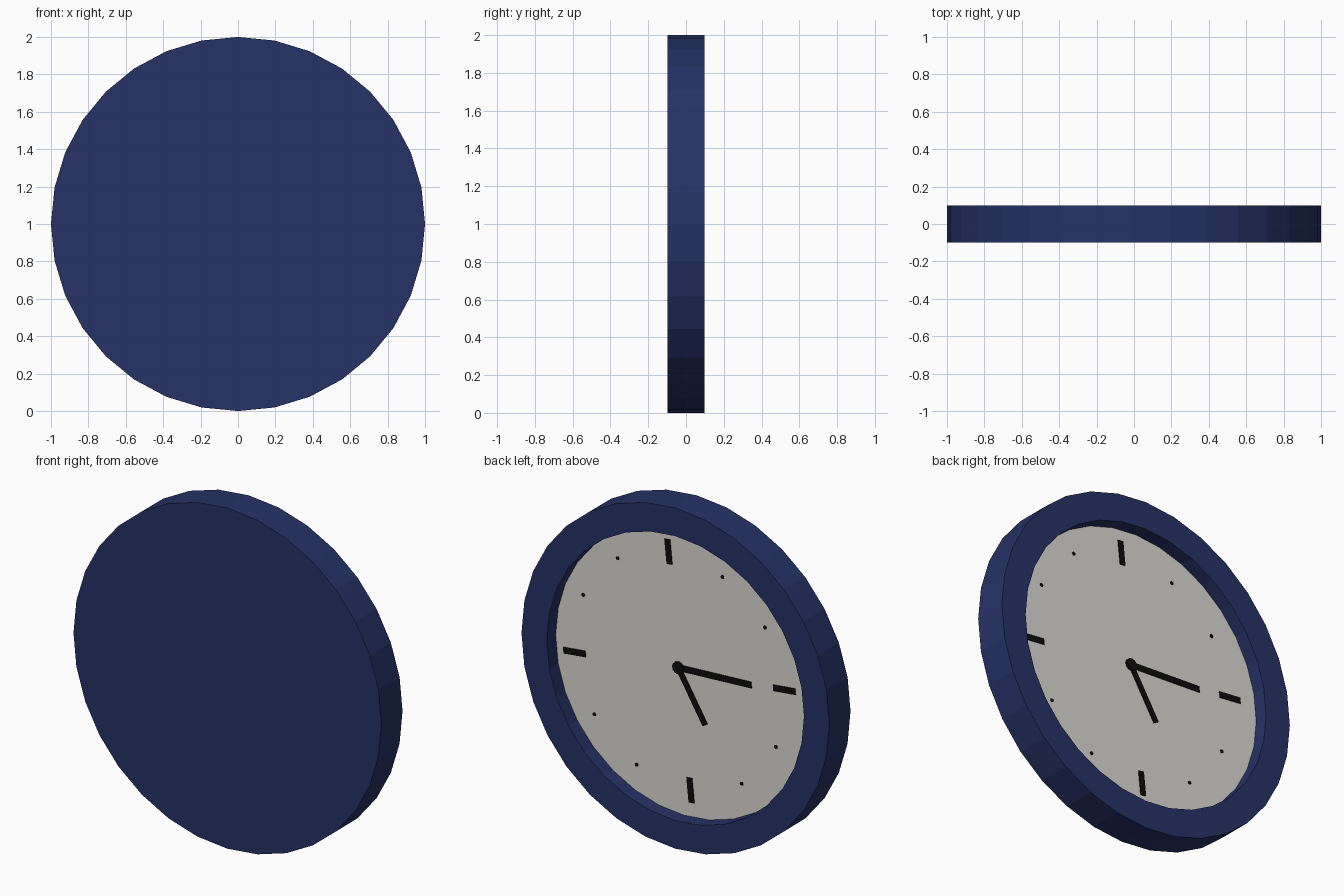
import bpy, bmesh, math
from mathutils import Matrix

if "Cube" in bpy.data.objects:
    bpy.data.objects.remove(bpy.data.objects["Cube"])

SIDES = 32
HALF = 0.098      # half thickness of the case
INNER = 0.835     # inner radius of the rim
DIAL_Y = 0.016    # depth of the dial surface


def material(name, rgb):
    m = bpy.data.materials.new(name)
    m.diffuse_color = (*rgb, 1)
    m.use_nodes = True
    m.node_tree.nodes["Principled BSDF"].inputs["Base Color"].default_value = m.diffuse_color
    return m


BLUE = material("navy_blue", (0.019, 0.032, 0.133))
WHITE = material("warm_white", (0.716, 0.701, 0.655))
BLACK = material("black", (0.004, 0.004, 0.004))


def finish(name, bm, mat):
    bmesh.ops.recalc_face_normals(bm, faces=bm.faces)
    me = bpy.data.meshes.new(name)
    bm.to_mesh(me)
    bm.free()
    me.materials.append(mat)
    ob = bpy.data.objects.new(name, me)
    ob.location.z = 1
    bpy.context.collection.objects.link(ob)
    return ob


def lathe(name, profile, mat, sides=SIDES, x=0, z=0):
    """Spin (radius, y) points about the y axis, capping both ends."""
    bm = bmesh.new()
    rings = []
    for r, y in profile:
        rings.append([bm.verts.new((x + r * math.sin(2 * math.pi * i / sides), y,
                                    z + r * math.cos(2 * math.pi * i / sides)))
                      for i in range(sides)])
    for a, b in zip(rings, rings[1:]):
        for i in range(sides):
            j = (i + 1) % sides
            bm.faces.new((a[i], a[j], b[j], b[i]))
    bm.faces.new(rings[0])
    bm.faces.new(rings[-1])
    return finish(name, bm, mat)


def bar(name, start, end, width, top):
    """Thin bar on the dial; points are (right, up) as seen facing the dial."""
    (u0, w0), (u1, w1) = start, end
    length, angle = math.hypot(u1 - u0, w1 - w0), math.atan2(w1 - w0, u1 - u0)
    thick = top - DIAL_Y + 0.002
    mat = (Matrix.Translation((-(u0 + u1) / 2, top - thick / 2, (w0 + w1) / 2))
           @ Matrix.Rotation(math.pi + angle, 4, 'Y')
           @ Matrix.Diagonal((length, thick, width, 1)))
    bm = bmesh.new()
    bmesh.ops.create_cube(bm, size=1, matrix=mat)
    return finish(name, bm, BLACK)


# Case with recessed opening on the +y side
lathe("case", [(1, -HALF), (1, HALF), (INNER, HALF), (INNER, DIAL_Y - 0.01)], BLUE)

# Dial
lathe("dial", [(INNER, DIAL_Y - 0.005), (INNER, DIAL_Y)], WHITE)

# Hour markers: bars at the quarters, tiny dots between, slightly rotated
CU, CW, R = -0.03, 0.005, 0.685
for k in range(12):
    a = math.radians(6 + 30 * k)
    c, s = math.cos(a), math.sin(a)
    if k % 3 == 0:
        bar("quarter_marker", (CU + (R - 0.072) * c, CW + (R - 0.072) * s),
            (CU + (R + 0.072) * c, CW + (R + 0.072) * s), 0.036, 0.021)
    else:
        lathe("hour_dot", [(0.011, DIAL_Y - 0.002), (0.011, 0.019)], BLACK, 8,
              -(CU + R * c), CW + R * s)

# Hands and hub
HUB = (-0.037, 0.023)
bar("minute_hand", HUB, (0.438, 0.047), 0.036, 0.022)
bar("hour_hand", HUB, (0.138, -0.268), 0.034, 0.023)
lathe("hub", [(0.036, DIAL_Y - 0.002), (0.036, 0.026)], BLACK, 12, -HUB[0], HUB[1])
